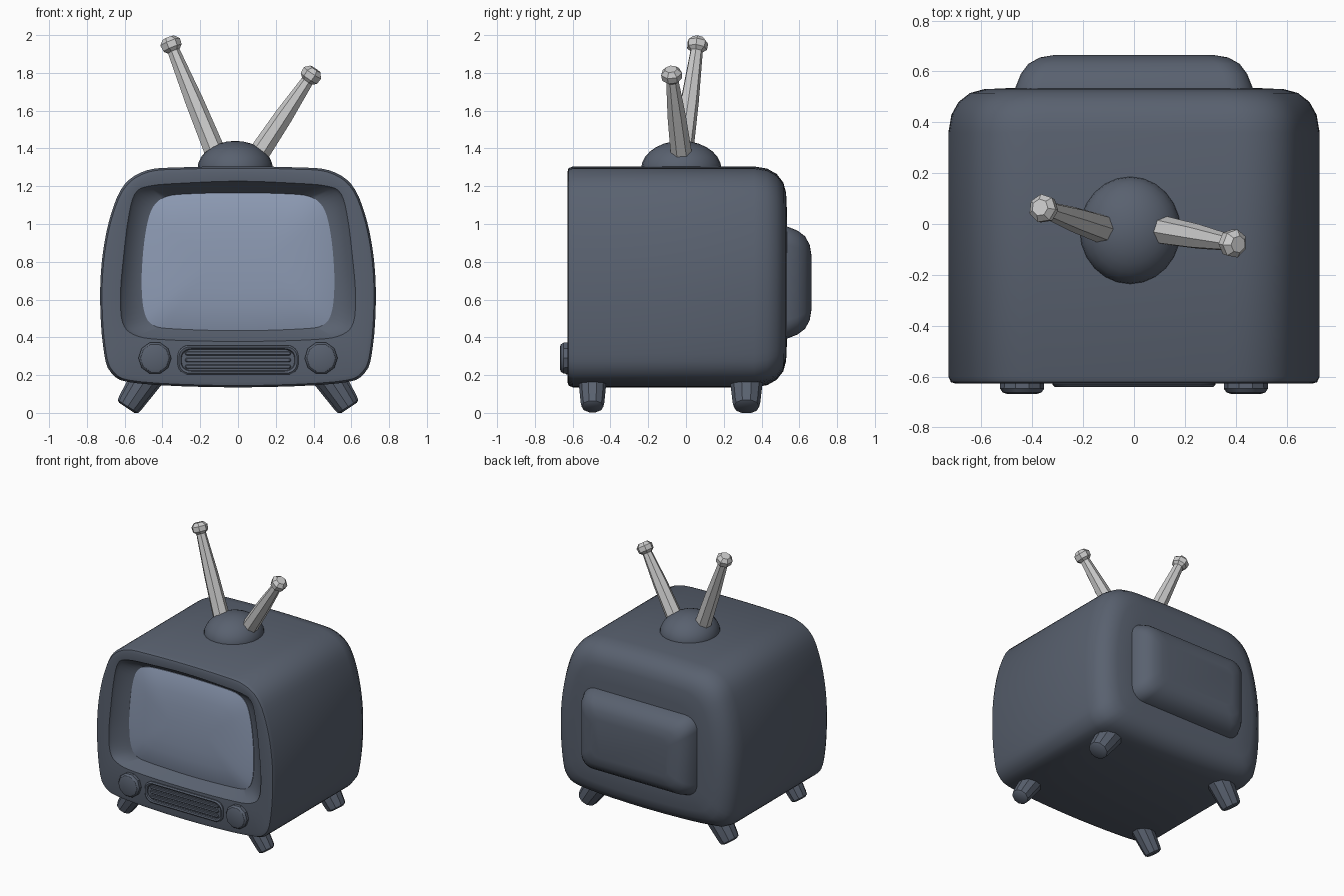
import bpy, bmesh, math
from mathutils import Vector

if "Cube" in bpy.data.objects:
    bpy.data.objects.remove(bpy.data.objects["Cube"])


def material(name, col):
    m = bpy.data.materials.new(name)
    m.diffuse_color = (*col, 1)
    m.use_nodes = True
    m.node_tree.nodes["Principled BSDF"].inputs["Base Color"].default_value = m.diffuse_color
    return m


DARK = material("dark_blue_grey", (0.10, 0.12, 0.16))
GLASS = material("screen_blue", (0.27, 0.33, 0.46))


def finish(name, bm, mat=None, angle=35):
    bmesh.ops.recalc_face_normals(bm, faces=bm.faces)
    me = bpy.data.meshes.new(name)
    bm.to_mesh(me)
    bm.free()
    ob = bpy.data.objects.new(name, me)
    bpy.context.collection.objects.link(ob)
    if mat:
        me.materials.append(mat)
    bpy.ops.object.select_all(action='DESELECT')
    ob.select_set(True)
    bpy.context.view_layer.objects.active = ob
    bpy.ops.object.shade_smooth_by_angle(angle=math.radians(angle))
    return ob


def loft(name, rings, mat=None, angle=35):
    """Skin equal-sized closed rings and cap both ends."""
    bm = bmesh.new()
    vs = [[bm.verts.new(p) for p in r] for r in rings]
    n = len(vs[0])
    for a, b in zip(vs, vs[1:]):
        for i in range(n):
            j = (i + 1) % n
            bm.faces.new((a[i], a[j], b[j], b[i]))
    bm.faces.new(vs[0])
    bm.faces.new(vs[-1])
    return finish(name, bm, mat, angle)


def outline(half, steps=4):
    """Mirror a half profile (top to bottom) and smooth it into a closed curve."""
    pts = [Vector(p) for p in half]
    pts += [Vector((-p.x, p.y)) for p in pts[-2:0:-1]]
    n, out = len(pts), []
    for i in range(n):
        p0, p1, p2, p3 = (pts[(i + k) % n] for k in (-1, 0, 1, 2))
        for s in range(steps):
            t = s / steps
            out.append(0.5 * (2 * p1 + (p2 - p0) * t + (2 * p0 - 5 * p1 + 4 * p2 - p3) * t * t
                              + (3 * p1 - p0 - 3 * p2 + p3) * t ** 3))
    return out


def ring(shape, y, inset=0.0):
    """Place a front-view shape at depth y, pulled in by inset."""
    zs = [p.y for p in shape]
    hw = max(p.x for p in shape)
    c, hh = (max(zs) + min(zs)) / 2, (max(zs) - min(zs)) / 2
    return [Vector((p.x * (1 - inset / hw), y, c + (p.y - c) * (1 - inset / hh))) for p in shape]


def rounded_rect(cz, hw, hh, r, n=6):
    out = []
    for k, (sx, sz) in enumerate(((1, 1), (-1, 1), (-1, -1), (1, -1))):
        for i in range(n + 1):
            a = math.pi / 2 * (k + i / n)
            out.append(Vector((sx * (hw - r) + r * math.cos(a), cz + sz * (hh - r) + r * math.sin(a))))
    return out


def rod(name, p0, p1, profile, sides, mat=None, angle=35):
    """Turned rod from p0 to p1; profile lists (fraction along, radius)."""
    p0, p1 = Vector(p0), Vector(p1)
    q = (p1 - p0).to_track_quat('Z', 'Y')
    rings = []
    for t, r in profile:
        c = p0.lerp(p1, t)
        rings.append([c + q @ Vector((r * math.cos(a), r * math.sin(a), 0))
                      for a in (2 * math.pi * i / sides for i in range(sides))])
    return loft(name, rings, mat, angle)


# Cabinet: sunken screen surround, flat front rim, rounded back
shell = outline([(0, 1.305), (0.30, 1.30), (0.48, 1.285), (0.60, 1.21), (0.67, 1.06), (0.715, 0.85),
                 (0.73, 0.62), (0.715, 0.36), (0.67, 0.21), (0.52, 0.155), (0, 0.135)])
opening = outline([(0, 1.215), (0.28, 1.205), (0.46, 1.19), (0.535, 1.15), (0.57, 1.02), (0.595, 0.82),
                   (0.61, 0.64), (0.60, 0.49), (0.54, 0.425), (0.40, 0.40), (0, 0.39)])
pane = outline([(0, 1.165), (0.25, 1.16), (0.38, 1.145), (0.45, 1.09), (0.485, 0.98), (0.505, 0.82),
                (0.51, 0.66), (0.495, 0.53), (0.45, 0.465), (0.34, 0.445), (0, 0.435)])
loft("cabinet", [ring(pane, -0.54), ring(opening, -0.60), ring(opening, -0.622, -0.012),
                 ring(shell, -0.628, 0.03), ring(shell, -0.622, 0.01), ring(shell, -0.60),
                 ring(shell, 0.36), ring(shell, 0.43, 0.012), ring(shell, 0.48, 0.04),
                 ring(shell, 0.515, 0.085), ring(shell, 0.53, 0.14), ring(shell, 0.535, 0.25)], DARK, 40)

# Bulging screen
loft("screen", [ring(pane, -0.53), ring(pane, -0.545), ring(pane, -0.56, 0.05), ring(pane, -0.573, 0.13),
                ring(pane, -0.58, 0.22), ring(pane, -0.583, 0.32)], GLASS, 60)

# Rear tube housing
hump = rounded_rect(0.69, 0.47, 0.30, 0.10)
loft("rear_housing", [ring(hump, 0.50), ring(hump, 0.54, 0.005), ring(hump, 0.59, 0.025),
                      ring(hump, 0.63, 0.055), ring(hump, 0.655, 0.10), ring(hump, 0.665, 0.16)], DARK, 45)

# Speaker frame with slats
frame = rounded_rect(0.28, 0.32, 0.078, 0.06)
loft("speaker_frame", [ring(frame, -0.60), ring(frame, -0.632), ring(frame, -0.64, 0.008),
                       ring(frame, -0.636, 0.018), ring(frame, -0.618, 0.024)], DARK)
for i, z in enumerate((0.245, 0.28, 0.315)):
    slat = rounded_rect(z, 0.28, 0.011, 0.009, 2)
    loft(f"speaker_slat_{i + 1}", [ring(slat, -0.61), ring(slat, -0.63), ring(slat, -0.635, 0.004)], DARK)

for side, s in (("left", -1), ("right", 1)):
    # Control knobs
    rod(f"{side}_knob", (s * 0.44, -0.60, 0.29), (s * 0.44, -0.668, 0.29),
        [(0, 0.085), (0.7, 0.087), (0.92, 0.076), (1, 0.06)], 10, DARK)
    # Splayed legs
    for end, y, r in (("front", -0.495, 0.066), ("back", 0.32, 0.077)):
        rod(f"{end}_{side}_leg", (s * 0.46, y, 0.22), (s * 0.588, y, 0.026),
            [(0, r * 1.2), (0.35, r * 1.1), (0.85, r * 0.95), (0.96, r * 0.88), (1, r * 0.66)], 10, DARK)

# Antenna dome
bm = bmesh.new()
bmesh.ops.create_uvsphere(bm, u_segments=24, v_segments=14, radius=1)
bmesh.ops.scale(bm, vec=(0.20, 0.213, 0.15), verts=bm.verts)
bmesh.ops.translate(bm, vec=(-0.015, -0.025, 1.29), verts=bm.verts)
finish("antenna_dome", bm, DARK)

# Faceted antennas with knobbed tips
for side, base, tip in (("left", (-0.12, -0.02, 1.375), (-0.37, 0.065, 1.985)),
                        ("right", (0.11, -0.025, 1.37), (0.41, -0.08, 1.82))):
    k = 0.07 / (Vector(tip) - Vector(base)).length
    rod(f"{side}_antenna", base, tip,
        [(0, 0.058), (0.45, 0.05), (1 - k * 1.1, 0.034), (1 - k * 0.85, 0.054),
         (1 - k * 0.35, 0.057), (1, 0.034)], 7, None, 25)
